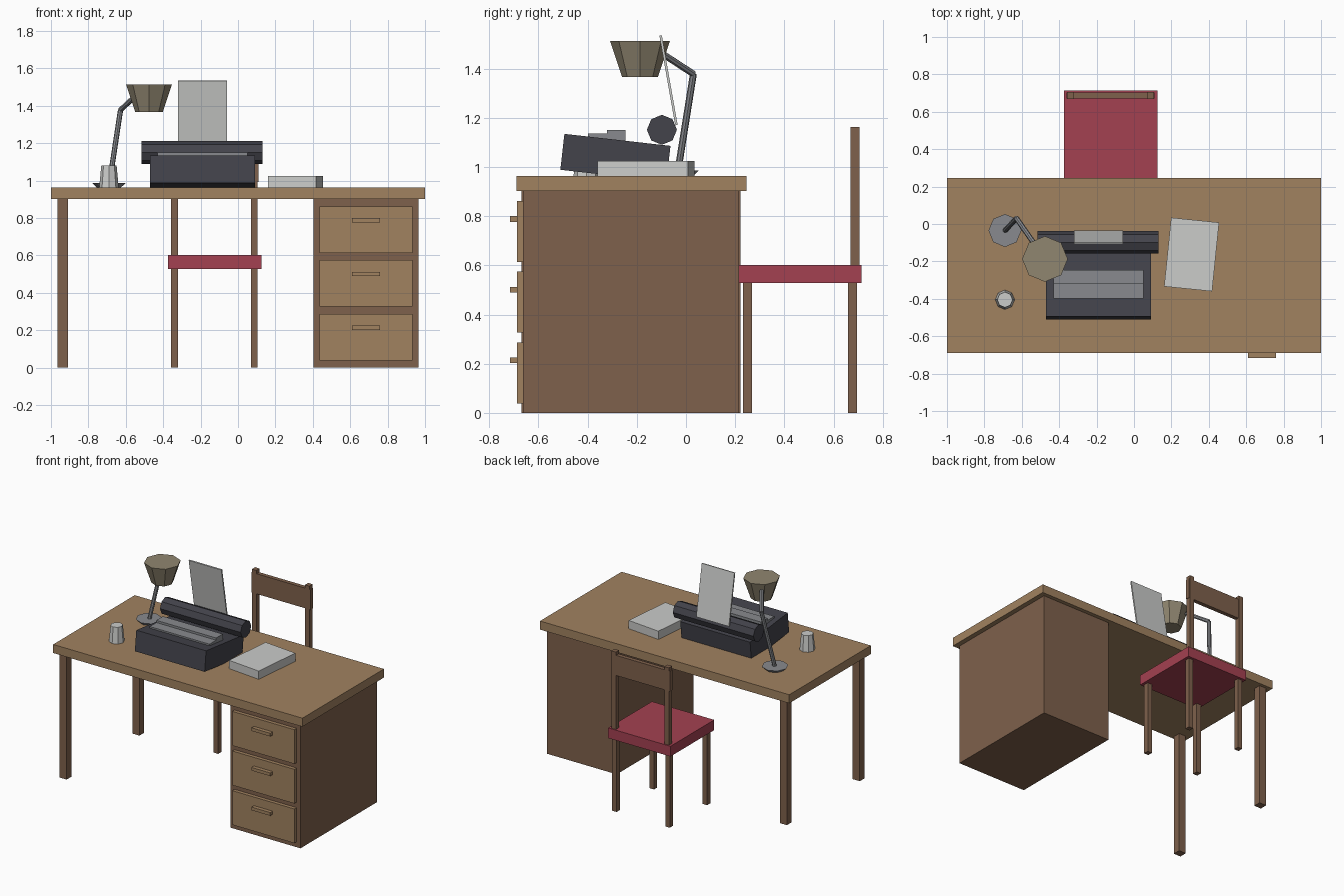
import bpy
from math import radians
from mathutils import Vector, Matrix

cube = bpy.data.objects.get("Cube")
if cube:
    bpy.data.objects.remove(cube, do_unlink=True)


def material(name, *srgb):
    lin = [((c / 255 + 0.055) / 1.055) ** 2.4 for c in srgb]
    m = bpy.data.materials.new(name)
    m.use_nodes = True
    m.diffuse_color = (*lin, 1)
    m.node_tree.nodes["Principled BSDF"].inputs["Base Color"].default_value = (*lin, 1)
    return m


light_wood = material("light_wood", 161, 130, 96)
dark_wood = material("dark_wood", 127, 97, 76)
red = material("seat_red", 164, 65, 81)
dark = material("charcoal", 67, 67, 75)
grey = material("metal_grey", 136, 138, 142)
white = material("paper_white", 203, 204, 202)
olive = material("shade_olive", 144, 134, 112)


def finish(name, mat):
    ob = bpy.context.object
    ob.name = ob.data.name = name
    ob.data.materials.append(mat)
    return ob


def box(name, mat, x, y, z, rot=(0, 0, 0)):
    """Box from its (low, high) range on each axis, turned about its centre."""
    bpy.ops.mesh.primitive_cube_add(size=1)
    ob = finish(name, mat)
    size = [r[1] - r[0] for r in (x, y, z)]
    ob.data.transform(Matrix.Diagonal((*size, 1)))
    ob.location = [sum(r) / 2 for r in (x, y, z)]
    ob.rotation_euler = [radians(a) for a in rot]
    return ob


def rod(name, mat, start, end, r1, r2):
    """Eight-sided tapered rod between two points."""
    a, b = Vector(start), Vector(end)
    bpy.ops.mesh.primitive_cone_add(vertices=8, radius1=r1, radius2=r2, depth=(b - a).length)
    ob = finish(name, mat)
    ob.location = (a + b) / 2
    ob.rotation_euler = (b - a).to_track_quat('Z', 'Y').to_euler()
    return ob


# Desk
TOP = 0.964
box("desk_top", light_wood, (-1, 1), (-0.69, 0.245), (0.902, TOP))
for side, y in (("front", -0.668), ("back", 0.167)):
    box("desk_leg_" + side, dark_wood, (-0.965, -0.908), (y, y + 0.055), (0, 0.902))
box("drawer_cabinet", dark_wood, (0.405, 0.965), (-0.662, 0.216), (0, 0.902))
for i in range(3):
    z = 0.163 + i * 0.2875
    box(f"drawer_{i + 1}", light_wood, (0.436, 0.934), (-0.688, -0.65), (z - 0.124, z + 0.124))
    box(f"drawer_handle_{i + 1}", light_wood, (0.61, 0.76), (-0.716, -0.68), (z + 0.039, z + 0.062))

# Chair
box("chair_seat", red, (-0.375, 0.125), (0.212, 0.714), (0.528, 0.602))
for side, x in (("right", -0.357), ("left", 0.069)):
    xs = (x, x + 0.036)
    box("chair_front_leg_" + side, dark_wood, xs, (0.231, 0.268), (0, 0.53))
    box("chair_back_leg_" + side, dark_wood, xs, (0.659, 0.696), (0, 0.53))
    box("chair_back_post_" + side, dark_wood, xs, (0.669, 0.706), (0.6, 1.163))
box("chair_back_rail", dark_wood, (-0.362, 0.11), (0.672, 0.702), (0.992, 1.138))

# Typewriter
box("typewriter_body", dark, (-0.47, 0.09), (-0.504, -0.07), (0.9635, 1.1105), (-6.46, 0, 0))
box("key_row_front", grey, (-0.43, 0.05), (-0.398, -0.322), (1.09, 1.135))
box("key_row_back", grey, (-0.43, 0.05), (-0.322, -0.246), (1.09, 1.151))
rod("typewriter_roller", dark, (-0.515, -0.098, 1.151), (0.132, -0.098, 1.151), 0.061, 0.061)
box("typed_sheet", white, (-0.32, -0.058), (-0.076, -0.066), (1.167, 1.537), (10, 0, 0))

# Paper stack and cup
box("paper_stack", white, (0.179, 0.437), (-0.348, 0.022), (TOP, 1.024), (0, 0, -5.8))
rod("cup", white, (-0.69, -0.405, TOP), (-0.69, -0.405, 1.08), 0.052, 0.041)

# Desk lamp
elbow = (-0.628, 0.03, 1.378)
rod("lamp_base", grey, (-0.69, -0.035, TOP), (-0.69, -0.035, 0.986), 0.065, 0.088)
rod("lamp_lower_arm", grey, (-0.69, -0.035, 0.97), elbow, 0.014, 0.014)
rod("lamp_upper_arm", grey, elbow, (-0.537, -0.1, 1.463), 0.014, 0.014)
rod("lamp_shade", olive, (-0.476, -0.187, 1.366), (-0.476, -0.187, 1.513), 0.073, 0.122)
